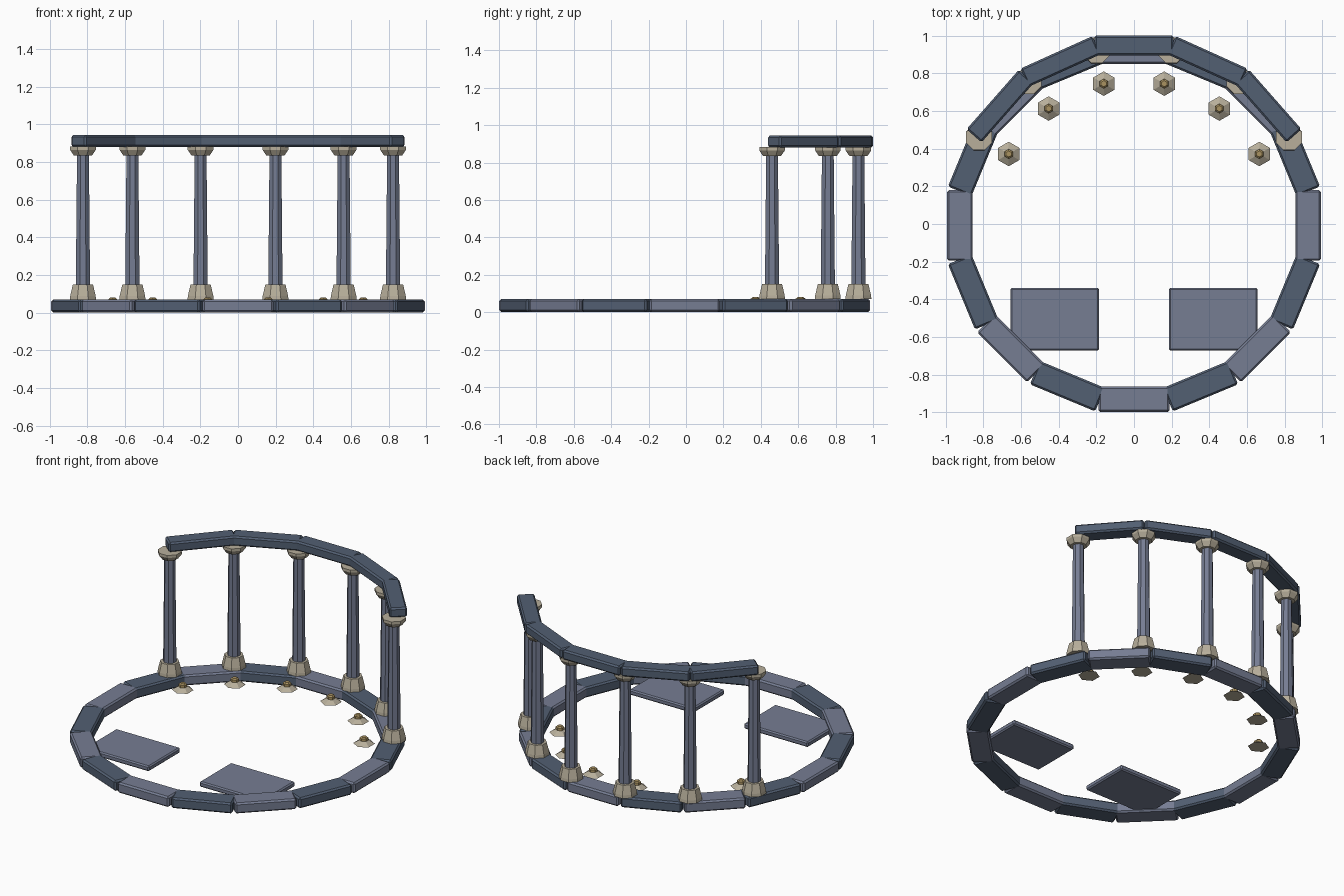
import bpy, bmesh, math
from mathutils import Matrix

cube = bpy.data.objects.get("Cube")
if cube:
    bpy.data.objects.remove(cube, do_unlink=True)


def material(name, r, g, b):
    m = bpy.data.materials.new(name)
    m.use_nodes = True
    m.diffuse_color = (r, g, b, 1)
    bsdf = next(n for n in m.node_tree.nodes if n.type == "BSDF_PRINCIPLED")
    bsdf.inputs["Base Color"].default_value = (r, g, b, 1)
    return m


LIGHT = material("light slate", .18, .205, .29)
DARK = material("dark slate", .085, .115, .17)
SAND = material("sandstone", .48, .43, .33)
BRASS = material("brass", .40, .29, .12)


def finish(name, bm, mat):
    mesh = bpy.data.meshes.new(name)
    bm.to_mesh(mesh)
    bm.free()
    mesh.materials.append(mat)
    obj = bpy.data.objects.new(name, mesh)
    bpy.context.collection.objects.link(obj)
    return obj


def block(name, size, center, turn, mat, bevel=.01):
    """Box with softened edges, turned about z."""
    bm = bmesh.new()
    bmesh.ops.create_cube(bm, size=1, matrix=Matrix.Diagonal((*size, 1)))
    obj = finish(name, bm, mat)
    obj.location = center
    obj.rotation_euler.z = turn
    mod = obj.modifiers.new("edge", "BEVEL")
    mod.width = bevel
    mod.segments = 1
    return obj


def turned(name, profile, sides, center, mat, phase):
    """Faceted solid made from stacked (radius, height) rings."""
    bm = bmesh.new()
    rings = []
    for r, z in profile:
        angles = [phase + math.tau * i / sides for i in range(sides)]
        rings.append([bm.verts.new((r * math.cos(a), r * math.sin(a), z)) for a in angles])
    for low, high in zip(rings, rings[1:]):
        for i in range(sides):
            j = (i + 1) % sides
            bm.faces.new((low[i], low[j], high[j], high[i]))
    bm.faces.new(rings[0][::-1])
    bm.faces.new(rings[-1])
    obj = finish(name, bm, mat)
    obj.location = (*center, 0)
    return obj


def polar(radius, angle):
    return radius * math.cos(angle), radius * math.sin(angle)


# Ground ring of alternating stones
for i in range(16):
    a = math.tau * i / 16
    x, y = polar(.924, a)
    block(f"ring_stone_{i + 1}", (.375, .135, .07), (x, y - .007, .036),
          a - math.pi / 2, DARK if i % 2 else LIGHT)

# Columns on the rear arc, with a small lamp in front of each
START = math.radians(29.2)
STEP = (math.pi - 2 * START) / 5
OCT = math.pi / 8
for i in range(6):
    a = START + i * STEP
    spot = polar(.943, a)
    turned(f"column_base_{i + 1}", [(.075, .07), (.073, .09), (.058, .15)], 8, spot, SAND, OCT)
    turned(f"column_shaft_{i + 1}", [(.041, .14), (.034, .85)], 8, spot, LIGHT, OCT)
    turned(f"column_capital_{i + 1}", [(.052, .835), (.074, .865), (.074, .882)],
           8, spot, SAND, OCT)
    lamp = polar(.762, a)
    turned(f"lamp_foot_{i + 1}", [(.065, .034), (.028, .056)], 6, lamp, SAND, math.pi / 6)
    turned(f"lamp_knob_{i + 1}", [(.026, .05), (.026, .072), (.016, .08)],
           6, lamp, BRASS, math.pi / 6)

# Curved lintel of five straight beams
for i in range(5):
    a = START + (i + .5) * STEP
    x, y = polar(.947, a)
    block(f"lintel_beam_{i + 1}", (.42, .106, .064), (x, y, .912), a - math.pi / 2, DARK)

# Two floor slabs near the front
for side, name in ((-1, "right_floor_slab"), (1, "left_floor_slab")):
    block(name, (.472, .332, .036), (side * .421, -.505, .033), 0, LIGHT, .008)
